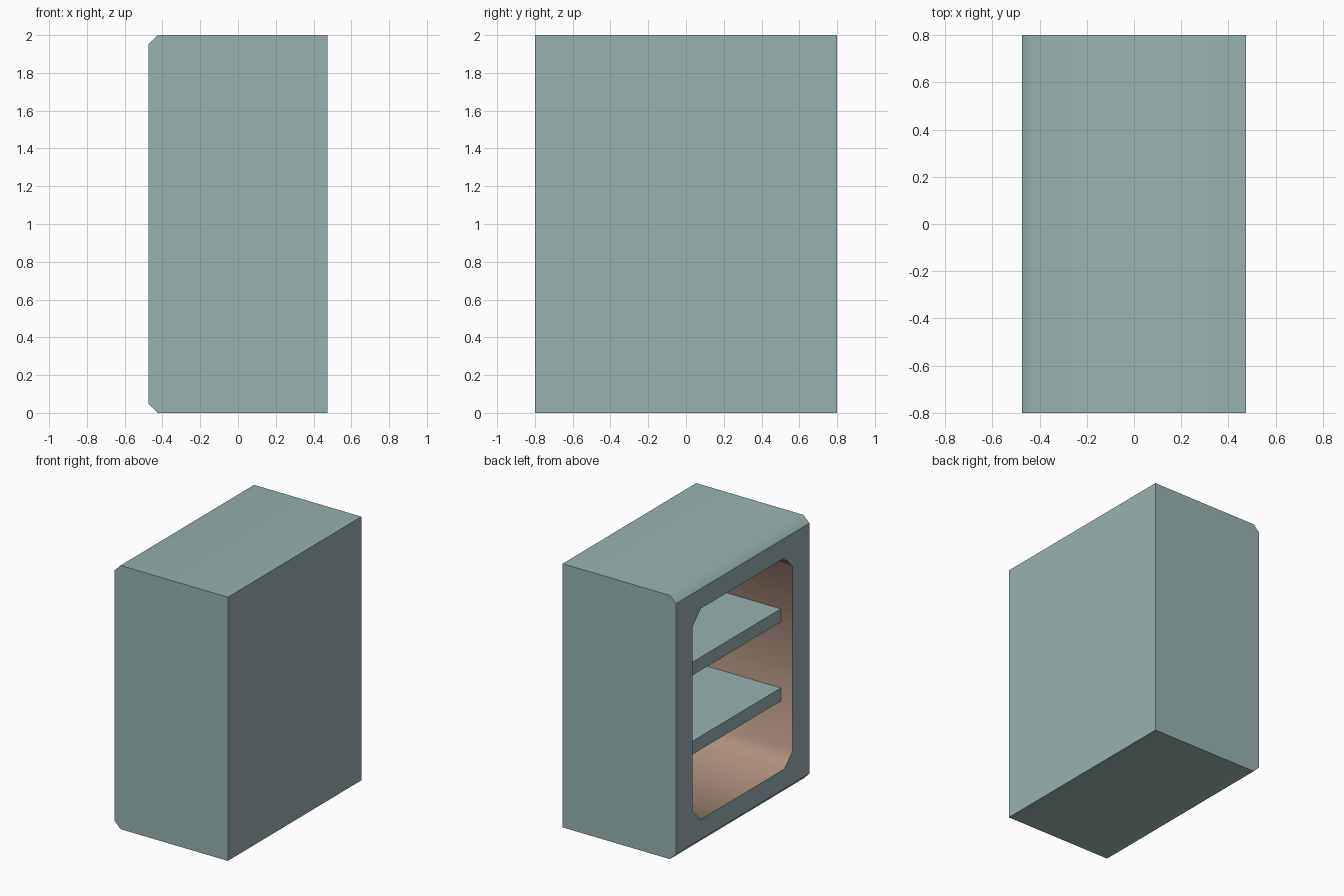
import bpy, bmesh, math

default = bpy.data.objects.get("Cube")
if default:
    bpy.data.objects.remove(default, do_unlink=True)


def material(name, colour):
    m = bpy.data.materials.new(name)
    m.use_nodes = True
    m.diffuse_color = (*colour, 1)
    m.node_tree.nodes["Principled BSDF"].inputs["Base Color"].default_value = (*colour, 1)
    return m


TEAL = material("sage teal", (0.31, 0.45, 0.435))
BROWN = material("warm brown", (0.42, 0.28, 0.21))


def box(name, low, high, bevel=0, bevel_rule=None):
    """Box between two corners, with a chamfer on edges chosen by a rule."""
    bm = bmesh.new()
    bmesh.ops.create_cube(bm, size=1)
    for v in bm.verts:
        v.co = [(a + b) / 2 + c * (b - a) for a, b, c in zip(low, high, v.co)]
    if bevel:
        edges = [e for e in bm.edges if bevel_rule(e)]
        bmesh.ops.bevel(bm, geom=edges, offset=bevel, segments=1, affect='EDGES')
    mesh = bpy.data.meshes.new(name)
    bm.to_mesh(mesh)
    bm.free()
    ob = bpy.data.objects.new(name, mesh)
    bpy.context.collection.objects.link(ob)
    mesh.materials.append(TEAL)
    return ob


def along(edge, axis):
    return abs((edge.verts[0].co - edge.verts[1].co)[axis]) > 1e-4


FRONT, BACK, INNER_BACK = -0.475, 0.475, 0.275

# Cabinet shell: open side faces -x, its top and bottom edges are chamfered
cabinet = box("cabinet_body", (FRONT, -0.8, 0), (BACK, 0.8, 2), 0.05,
              lambda e: along(e, 1) and e.verts[0].co.x < 0)
cutter = box("opening_cutter", (FRONT - 0.2, -0.6, 0.2), (INNER_BACK, 0.6, 1.8), 0.1,
             lambda e: along(e, 0))
cutter.hide_render = True

# Hollow out the compartment
cut = cabinet.modifiers.new("opening", 'BOOLEAN')
cut.operation = 'DIFFERENCE'
cut.solver = 'EXACT'
cut.object = cutter
bpy.context.view_layer.objects.active = cabinet
bpy.ops.object.select_all(action='DESELECT')
cabinet.select_set(True)
bpy.ops.object.modifier_apply(modifier=cut.name)
bpy.data.objects.remove(cutter, do_unlink=True)

# Brown lining, and soft chamfers except around the flat open face
cabinet.data.materials.clear()
cabinet.data.materials.append(TEAL)
cabinet.data.materials.append(BROWN)
bm = bmesh.new()
bm.from_mesh(cabinet.data)
for f in bm.faces:
    c = f.calc_center_median()
    inside = FRONT + 0.01 < c.x < INNER_BACK + 0.01 and abs(c.y) < 0.61 and 0.19 < c.z < 1.81
    f.material_index = int(inside)
    f.smooth = True
for e in bm.edges:
    flat_front = any(f.normal.x < -0.99 for f in e.link_faces)
    e.smooth = not flat_front and e.calc_face_angle(0) < math.radians(60)
bm.to_mesh(cabinet.data)
bm.free()

# Two shelves set back from the opening
for name, z in (("lower_shelf", 0.7), ("upper_shelf", 1.3)):
    box(name, (FRONT + 0.1, -0.6, z - 0.05), (INNER_BACK, 0.6, z + 0.05))
